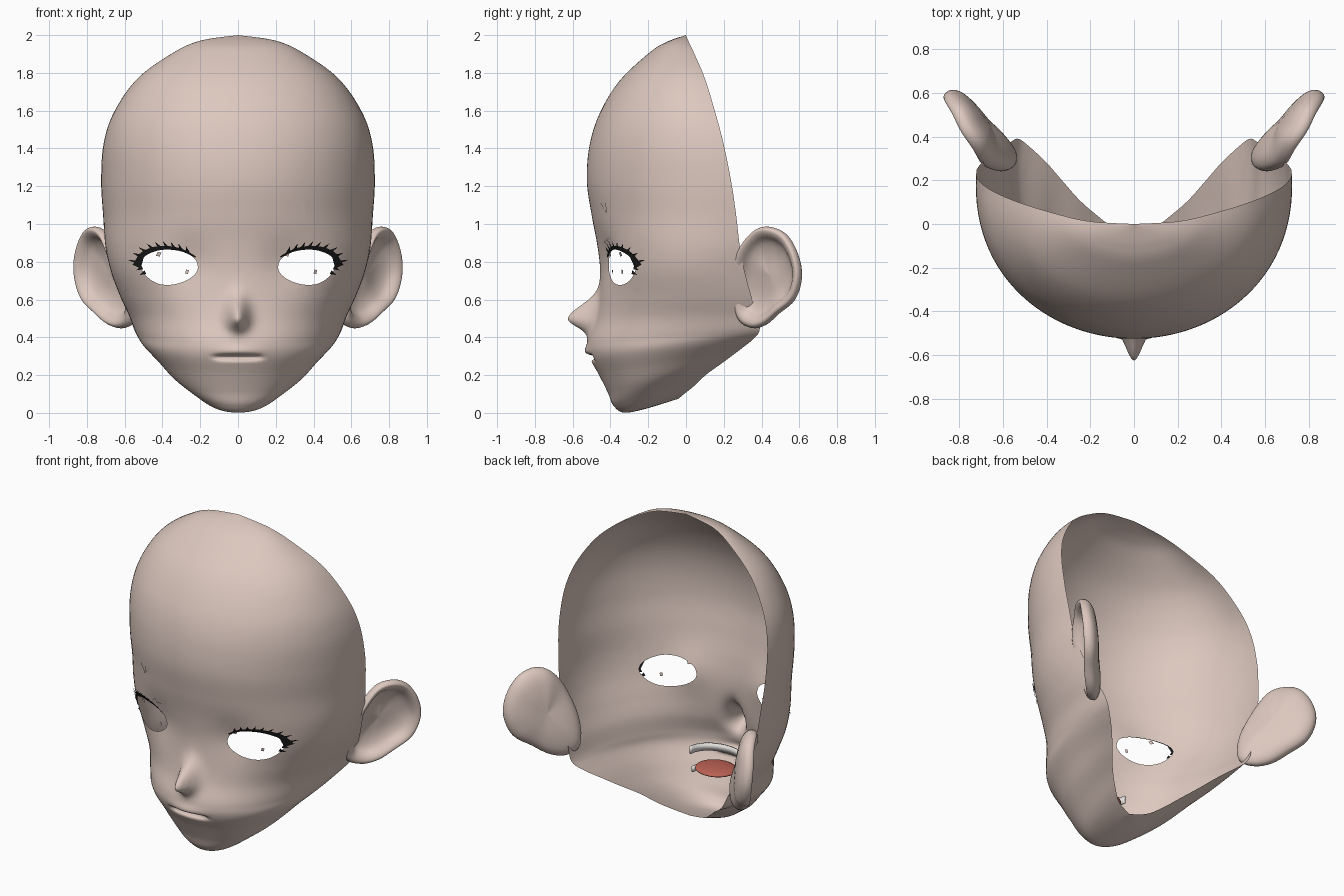
import bpy, bmesh, math
from mathutils import Vector
from mathutils.bvhtree import BVHTree

cube = bpy.data.objects.get("Cube")
if cube:
    bpy.data.objects.remove(cube, do_unlink=True)


def material(name, r, g, b):
    m = bpy.data.materials.new(name)
    m.use_nodes = True
    m.diffuse_color = (r, g, b, 1)
    m.node_tree.nodes["Principled BSDF"].inputs["Base Color"].default_value = (r, g, b, 1)
    return m


SKIN = material("skin", 0.72, 0.58, 0.52)
BLACK = material("lash black", 0.01, 0.01, 0.01)
WHITE = material("tooth white", 0.8, 0.78, 0.75)
RED = material("tongue red", 0.5, 0.12, 0.09)


def add_object(name, bm, mat, smooth=True):
    mesh = bpy.data.meshes.new(name)
    bm.to_mesh(mesh)
    bm.free()
    mesh.materials.append(mat)
    obj = bpy.data.objects.new(name, mesh)
    bpy.context.collection.objects.link(obj)
    if smooth:
        mesh.shade_smooth()
    return obj


def spline(points, steps, closed=False):
    """Catmull-Rom curve through points of any dimension."""
    n, out = len(points), []
    pick = (lambda i: points[i % n]) if closed else (lambda i: points[max(0, min(n - 1, i))])
    for i in range(n if closed else n - 1):
        a, b, c, d = (pick(i + k) for k in (-1, 0, 1, 2))
        for s in range(steps):
            t = s / steps
            out.append([q + t / 2 * (r - p + t * (2 * p - 5 * q + 4 * r - w + t * (3 * (q - r) + w - p)))
                        for p, q, r, w in zip(a, b, c, d)])
    return out if closed else out + [list(points[-1])]


def grid_mesh(rows, wrap=False):
    bm = bmesh.new()
    vs = [[bm.verts.new(p) for p in row] for row in rows]
    cols = len(rows[0])
    for a, b in zip(vs, vs[1:]):
        for j in range(cols if wrap else cols - 1):
            k = (j + 1) % cols
            bm.faces.new((a[j], b[j], b[k], a[k]))
    bmesh.ops.remove_doubles(bm, verts=bm.verts, dist=0.0005)
    return bm


# Face shell rows: centre y, centre z, rim x, rim y, rim z, side fullness
ROWS = [
    (0, 2, 0, 0, 2, 0),
    (-.10, 1.965, .2, .012, 1.97, .02),
    (-.19, 1.91, .35, .045, 1.90, .02),
    (-.35, 1.76, .53, .10, 1.77, .03),
    (-.455, 1.59, .655, .155, 1.59, .03),
    (-.51, 1.42, .71, .20, 1.42, .03),
    (-.525, 1.23, .722, .24, 1.22, .03),
    (-.50, 1.05, .71, .265, 1.05, .04),
    (-.47, .89, .69, .285, .88, .065),
    (-.455, .757, .655, .31, .75, .08),
    (-.46, .62, .61, .345, .62, .07),
    (-.48, .5, .565, .375, .52, .06),
    (-.52, .38, .53, .39, .44, .06),
    (-.513, .30, .48, .355, .39, .08),
    (-.46, .2, .40, .28, .33, .08),
    (-.415, .11, .33, .2, .27, .07),
    (-.385, .04, .25, .11, .205, .045),
    (-.33, .002, .17, .04, .14, .03),
    (-.22, .02, .1, -.01, .10, .02),
    (-.04, .075, 0, -.04, .075, 0),
]
HALF = 34


def bell(v, width):
    return math.exp(-(v / width) ** 2)


def shell_point(row, s):
    cy, cz, ex, ey, ez, full = row
    th = math.copysign(abs(s) ** 1.35, s) * math.pi / 2
    back = 1 - math.cos(th)
    x = ex * math.sin(th) + full * math.sin(2 * th)
    y = cy + (ey - cy) * back
    z = cz + (ez - cz) * back
    if y < 0 and .2 < z < 1.1:
        y -= .145 * bell(x, .052) * bell(z - .5, .10 if z > .5 else .06)   # nose
        y -= .015 * bell(x, .1) * bell(z - .325, .03)                      # upper lip
        y += .05 * bell(z - .295, .012) * max(0, 1 - (x / .135) ** 2) ** .7  # mouth line
        y += .025 * bell(abs(x) - .26, .12) * bell(z - .79, .13)           # eye socket
    return (x, y, z)


shell = grid_mesh([[shell_point(r, j / HALF) for j in range(-HALF, HALF + 1)]
                   for r in spline(ROWS, 10)])
tree = BVHTree.FromBMesh(shell)


def on_face(x, z, lift=.004):
    hit = tree.ray_cast(Vector((x, -2, z)), Vector((0, 1, 0)))[0]
    return Vector((x, (hit.y if hit else -.25) - lift, z))


# Eye openings cut through the shell along a smooth convex outline
EYE = [(.21, .78), (.218, .742), (.26, .706), (.32, .682), (.385, .675), (.445, .69), (.495, .732),
       (.525, .785), (.495, .835), (.43, .862), (.36, .868), (.29, .856), (.23, .823)]


def cut_opening(bm, outline):
    for _ in range(2):
        pairs = list(zip(outline, outline[1:] + outline[:1]))
        outline = [(a[0] * (1 - t) + b[0] * t, a[1] * (1 - t) + b[1] * t) for a, b in pairs for t in (.25, .75)]
    mx = sum(p[0] for p in outline) / len(outline)
    mz = sum(p[1] for p in outline) / len(outline)
    inside = [f for f in bm.faces if abs(f.calc_center_median().x - mx) < .25
              and abs(f.calc_center_median().z - mz) < .2]
    for a, b in zip(outline, outline[1:] + outline[:1]):
        normal = Vector((b[1] - a[1], 0, a[0] - b[0])).normalized()
        origin = Vector((a[0], 0, a[1]))
        if normal.dot(Vector((mx, 0, mz)) - origin) > 0:
            normal.negate()
        geom = set(inside)
        for f in inside:
            geom.update(f.verts)
            geom.update(f.edges)
        res = bmesh.ops.bisect_plane(bm, geom=list(geom), plane_co=origin, plane_no=normal, dist=1e-6)
        faces = {g for g in res["geom"] if isinstance(g, bmesh.types.BMFace)} | {f for f in inside if f.is_valid}
        inside = [f for f in faces if normal.dot(f.calc_center_median() - origin) < 0]
    bmesh.ops.delete(bm, geom=inside, context='FACES')


for side in (1, -1):
    cut_opening(shell, [(side * x, z) for x, z in EYE])
add_object("face_shell", shell, SKIN)


def plates(name, shapes, mat):
    """Thin flat pieces; every corner is x, z, lift above the skin."""
    bm = bmesh.new()
    for shape in shapes:
        bm.faces.new([bm.verts.new(on_face(*c)) for c in shape])
    add_object(name, bm, mat, False)


# Upper lash band: thin at the inner corner, thick at the outer one, with spikes
LID = spline([(.225, .825), (.29, .856), (.36, .868), (.43, .862), (.495, .832), (.525, .78)], 6)


def lash_shapes(side):
    shapes, n = [], len(LID) - 1
    def edge(i, grow):
        x, z = LID[i]
        dx, dz = x - .37, (z - .74) * 1.6
        size = math.hypot(dx, dz)
        return (side * (x + dx / size * grow), z + dz / size * grow)
    for i in range(n):
        a, b = .004 + .026 * i / n, .004 + .026 * (i + 1) / n
        shapes.append([(*edge(i, -.004), .004), (*edge(i + 1, -.004), .004),
                       (*edge(i + 1, b), .008), (*edge(i, a), .008)])
    for i in range(4, n - 1, 3):
        x, z = edge(i + 1, .03 + .025 * i / n)
        shapes.append([(*edge(i - 1, .004), .006), (*edge(i + 1, .004), .006), (x + side * .012, z, .02)])
    # outer corner wing and lower lashes
    shapes.append([(side * .50, .82, .006), (side * .56, .785, .015), (side * .515, .765, .006)])
    for x, z in ((.512, .76), (.495, .735)):
        shapes.append([(side * x, z + .02, .005), (side * (x + .025), z - .005, .01), (side * (x - .01), z, .005)])
    return shapes


BROW = [[(.40, 1.11), (.357, 1.11), (.36, 1.057)], [(.35, 1.11), (.308, 1.11), (.355, 1.057)],
        [(.23, .905), (.29, .918), (.285, .885)], [(.29, .918), (.33, .93), (.325, .885)]]

for side, label in ((1, "left"), (-1, "right")):
    plates(label + "_lashes", lash_shapes(side), BLACK)
    plates(label + "_brow_marks", [[(side * x, z, .004) for x, z in t] for t in BROW], SKIN)
    # Small glints floating in the opening
    cx = .34 * side + .07
    plates(label + "_eye_glints",
           [[(x - w, z - .008, 0), (x + w * .4, z - .012, 0), (x + w, z + .008, 0), (x - w * .4, z + .012, 0)]
            for x, z, w in ((cx, .747, .01), (cx - .15, .84, .014))], SKIN)

# Ears: outline swept through a dished cross-section
EAR = spline([(.66, .28, .85), (.71, .36, .96), (.765, .44, .985), (.81, .53, .945), (.845, .59, .84),
              (.847, .61, .72), (.81, .575, .60), (.74, .49, .525), (.67, .42, .465),
              (.60, .35, .45), (.55, .28, .50), (.58, .25, .66)], 4, closed=True)
DISH = spline([(.02, -.05), (.45, -.055), (.8, -.045), (.97, -.02), (1, .01), (.94, .035), (.82, .025),
               (.68, -.012), (.4, -.03), (.02, -.025)], 3)
centre, facing = Vector((.70, .43, .73)), Vector((.87, -.5, 0))

for side, label in ((1, "left"), (-1, "right")):
    rows = []
    for r, h in DISH:
        pts = [centre + (Vector(p) - centre) * r + facing * h for p in EAR]
        rows.append([(side * p.x, p.y, p.z) for p in pts])
    ear = grid_mesh(rows, wrap=True)
    bmesh.ops.holes_fill(ear, edges=[e for e in ear.edges if e.is_boundary], sides=0)
    bmesh.ops.recalc_face_normals(ear, faces=ear.faces)
    add_object(label + "_ear", ear, SKIN)

# Teeth: two curved bands behind the lips
for name, low, high, width, front in (("upper_teeth", .325, .37, .18, -.43), ("lower_teeth", .225, .26, .15, -.41)):
    rows = []
    for z in (high, low):
        arc = [math.pi * (i / 24 - .5) for i in range(25)]
        rows.append([(width * math.sin(a), front + .14 * (1 - math.cos(a)), z) for a in arc])
    band = add_object(name, grid_mesh(rows), WHITE)
    band.modifiers.new("thickness", 'SOLIDIFY').thickness = .012

# Tongue
bm = bmesh.new()
bmesh.ops.create_uvsphere(bm, u_segments=24, v_segments=12, radius=1)
bmesh.ops.scale(bm, vec=(.125, .11, .022), verts=bm.verts)
bmesh.ops.translate(bm, vec=(0, -.30, .275), verts=bm.verts)
add_object("tongue", bm, RED)
